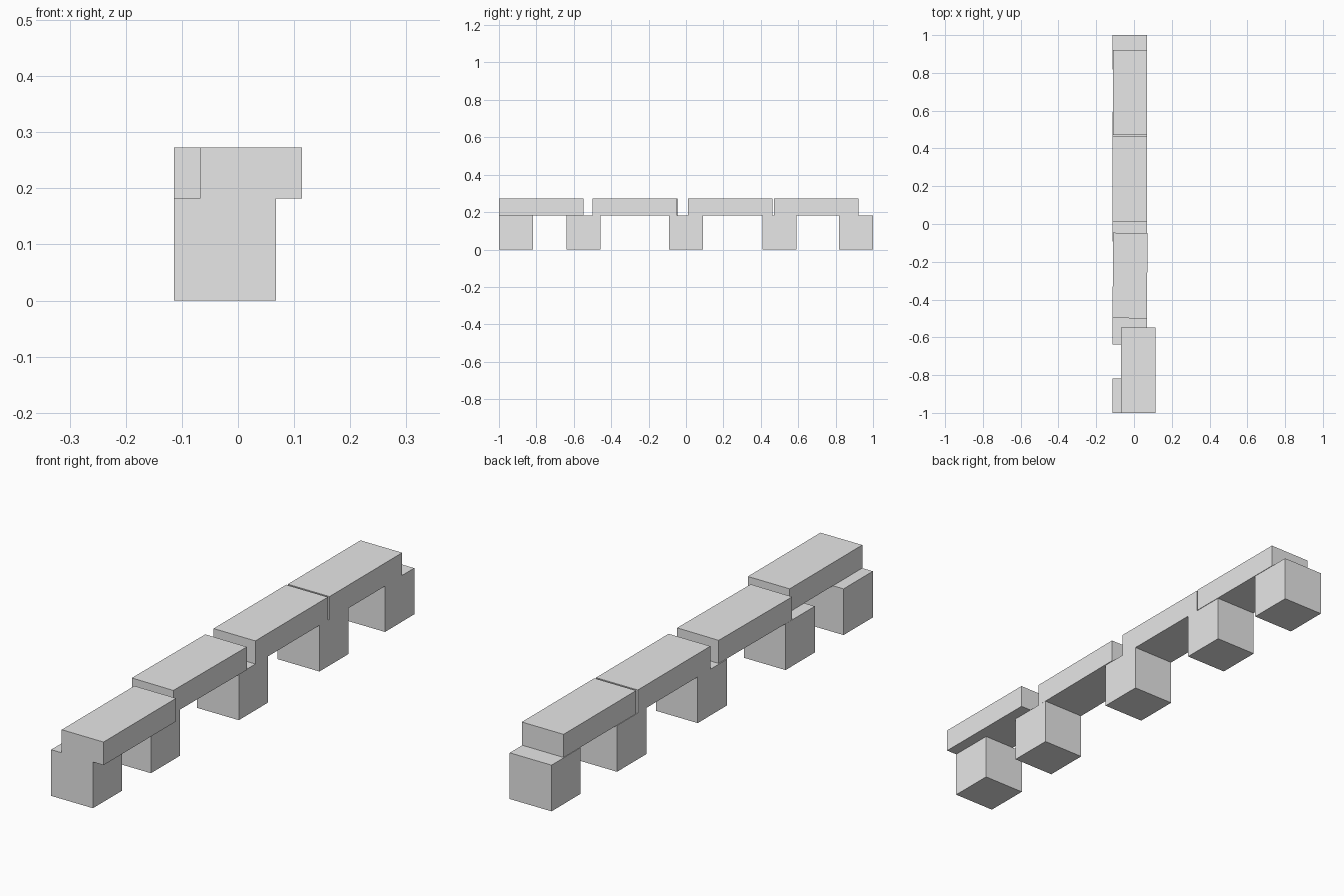
import bpy, math

if "Cube" in bpy.data.objects:
    bpy.data.objects.remove(bpy.data.objects["Cube"])

grey = bpy.data.materials.new("light grey")
grey.diffuse_color = (0.8, 0.8, 0.8, 1)
grey.use_nodes = True
grey.node_tree.nodes["Principled BSDF"].inputs["Base Color"].default_value = grey.diffuse_color

S = 0.182   # side of a support cube


def box(name, centre, size, turn=0.0):
    bpy.ops.mesh.primitive_cube_add(size=1, location=centre)
    ob = bpy.context.object
    ob.name = name
    ob.scale = size
    bpy.ops.object.transform_apply(location=False, rotation=False, scale=True)
    ob.rotation_euler.z = math.radians(turn)
    ob.data.materials.append(grey)


# Row of support cubes standing on the ground
for i, y in enumerate((-0.909, -0.548, -0.001, 0.501, 0.909)):
    box(f"support_block_{i + 1}", (-0.023, y, S / 2), (S, S, S))

# Planks resting on the cubes; the front one is shifted sideways
for i, (x, y, turn) in enumerate(((0.023, -0.774, 0), (-0.021, -0.273, -0.5),
                                  (-0.023, 0.237, 0), (-0.021, 0.696, 0))):
    box(f"plank_{i + 1}", (x, y, S * 1.25), (S, 0.452, S / 2), turn)
